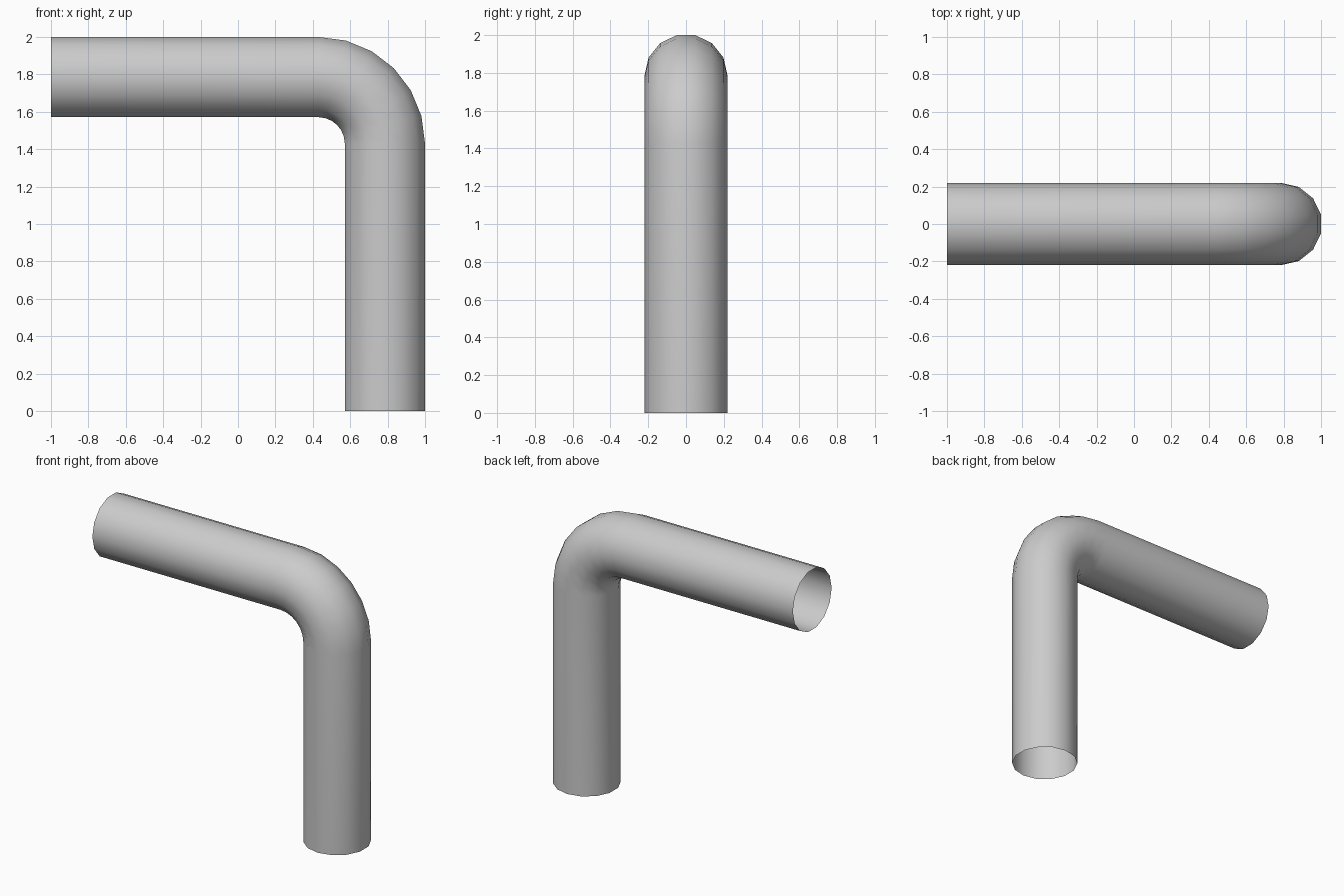
import bpy, bmesh
from math import sin, cos, pi
from mathutils import Vector

if "Cube" in bpy.data.objects:
    bpy.data.objects.remove(bpy.data.objects["Cube"])

SIDES, RADIUS, BEND_STEPS = 14, 0.22, 6
HALF = RADIUS * cos(pi / SIDES)        # distance from axis to the flat sides
TOP, RIGHT, BEND = 2.0, 1.0, 0.57      # outer extents and outer bend radius
MID = BEND - HALF
CX, CZ = RIGHT - BEND, TOP - BEND      # bend centre

# Path stations: point on the axis and the outward direction of the bend
stations = [(Vector((-1, 0, CZ + MID)), Vector((0, 0, 1)))]
for i in range(BEND_STEPS + 1):
    a = pi / 2 * i / BEND_STEPS
    out = Vector((sin(a), 0, cos(a)))
    stations.append((Vector((CX, 0, CZ)) + out * MID, out))
stations.append((Vector((CX + MID, 0, 0)), Vector((1, 0, 0))))

# Open-ended elbow pipe: one ring per station, bridged with quads
bm = bmesh.new()
rings = []
for centre, out in stations:
    ring = []
    for k in range(SIDES):
        t = 2 * pi * (k + 0.5) / SIDES
        ring.append(bm.verts.new(centre + out * RADIUS * cos(t) + Vector((0, RADIUS * sin(t), 0))))
    rings.append(ring)
for r0, r1 in zip(rings, rings[1:]):
    for k in range(SIDES):
        n = (k + 1) % SIDES
        f = bm.faces.new((r0[k], r1[k], r1[n], r0[n]))
        f.smooth = True
# Make the normals point away from the pipe axis
bm.normal_update()
first = bm.faces[:][0]
if first.normal.dot(first.calc_center_median() - Vector((0, 0, CZ + MID))) < 0:
    bmesh.ops.reverse_faces(bm, faces=bm.faces[:])

mesh = bpy.data.meshes.new("elbow_pipe")
bm.to_mesh(mesh)
bm.free()
pipe = bpy.data.objects.new("elbow_pipe", mesh)
bpy.context.collection.objects.link(pipe)
